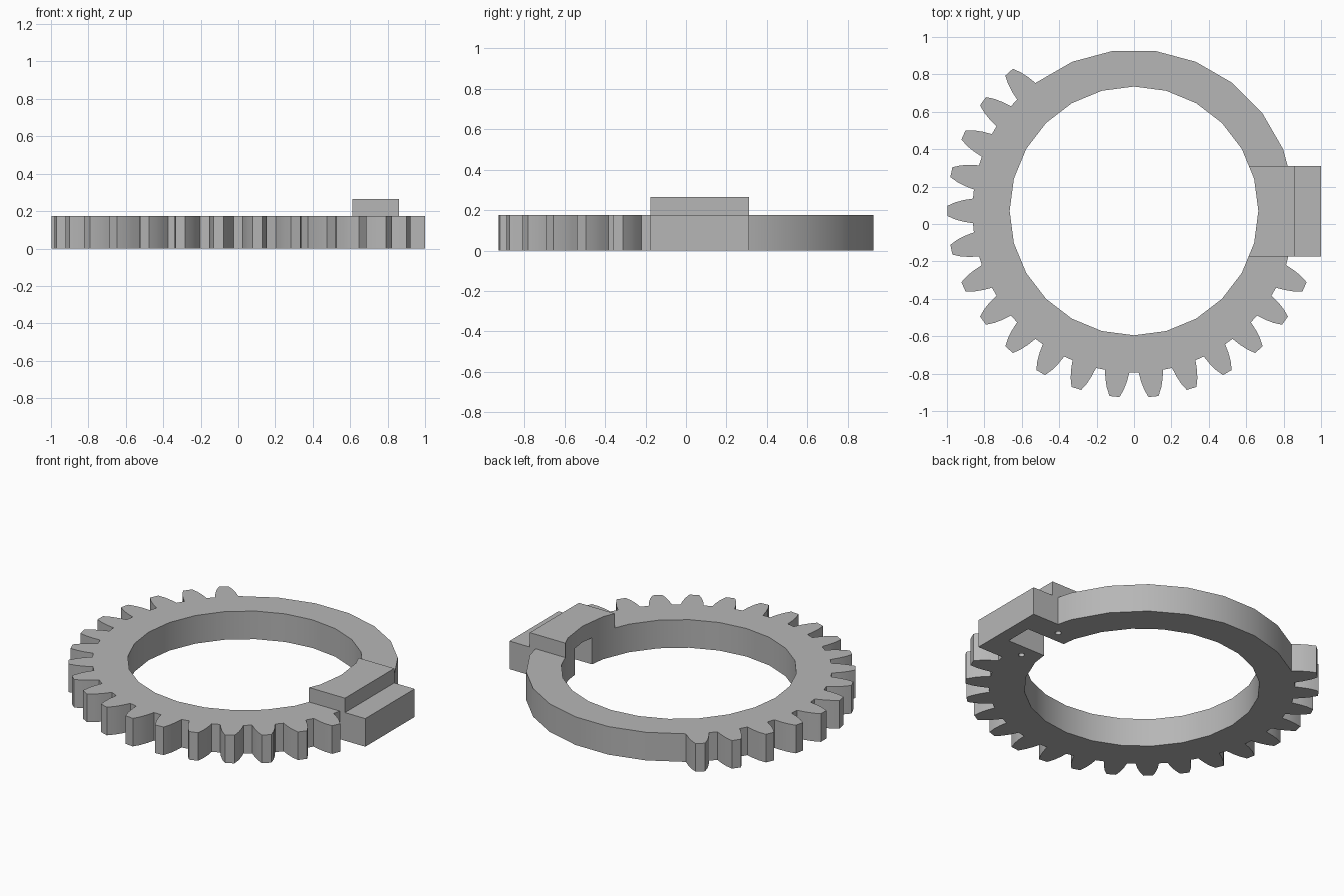
import bpy, bmesh
from math import radians, cos, sin

if "Cube" in bpy.data.objects:
    bpy.data.objects.remove(bpy.data.objects["Cube"], do_unlink=True)

CY = 0.07          # ring centre in y
H = 0.175          # ring height
R_IN, R_OUT = 0.665, 0.863
Y0, Y1 = -0.175, 0.31   # extent of the clamp along y

grey = bpy.data.materials.new("plain grey")
grey.use_nodes = True
grey.diffuse_color = (0.47, 0.47, 0.47, 1)
grey.node_tree.nodes["Principled BSDF"].inputs["Base Color"].default_value = (0.47, 0.47, 0.47, 1)


def prism(name, points, z0, z1):
    """Solid with a flat outline, from z0 to z1."""
    bm = bmesh.new()
    base = bm.faces.new([bm.verts.new((x, y, z0)) for x, y in points])
    top = bmesh.ops.extrude_face_region(bm, geom=[base])["geom"]
    bmesh.ops.translate(bm, vec=(0, 0, z1 - z0),
                        verts=[g for g in top if isinstance(g, bmesh.types.BMVert)])
    bmesh.ops.recalc_face_normals(bm, faces=bm.faces)
    mesh = bpy.data.meshes.new(name)
    bm.to_mesh(mesh)
    bm.free()
    obj = bpy.data.objects.new(name, mesh)
    bpy.context.collection.objects.link(obj)
    mesh.materials.append(grey)
    return obj


def box(name, x0, x1, y0, y1, z0, z1):
    return prism(name, [(x0, y0), (x1, y0), (x1, y1), (x0, y1)], z0, z1)


def circle(cx, cy, r, n):
    return [(cx + r * cos(radians(360 * i / n)), cy + r * sin(radians(360 * i / n)))
            for i in range(n)]


def cut(obj, cutters):
    bpy.context.view_layer.objects.active = obj
    for c in cutters:
        mod = obj.modifiers.new("cut", 'BOOLEAN')
        mod.operation = 'DIFFERENCE'
        mod.solver = 'EXACT'
        mod.object = c
        bpy.ops.object.modifier_apply(modifier=mod.name)


# Outer outline: plain arc, then teeth every 12 degrees
def polar(r, t, angle):
    a = radians(angle)
    return (r * cos(a) - t * sin(a), CY + r * sin(a) + t * cos(a))


outline = [polar(R_OUT, 0, 15 * k - 7.5) for k in range(9)]
half_tooth = [(0.861, 0.066), (0.91, 0.058), (0.955, 0.046), (0.998, 0.027)]
for angle in range(132, 337, 12):
    outline += [polar(r, -t, angle) for r, t in half_tooth]
    outline += [polar(r, t, angle) for r, t in reversed(half_tooth)]

# Parts
ring = prism("gear_ring", outline, 0, H)
bridge = box("clamp_bridge", 0.61, 0.86, Y0, Y1, H, 0.265)
block = box("clamp_block", 0.82, 1.0, Y0, Y1, 0, H)

# Cutters: bore, gap beneath the bridge, two screw holes
bore = prism("bore_cutter", circle(0, CY, R_IN, 24), -0.1, 0.5)
gap = box("gap_cutter", 0.5, 0.915, -0.01, 0.16, -0.1, 0.165)
screws = [prism("screw_cutter", circle(0.757, y, 0.018, 16), -0.1, 0.14)
          for y in (-0.087, 0.236)]
cut(ring, [bore, gap] + screws)
cut(bridge, [bore])
cut(block, [gap])
for c in [bore, gap] + screws:
    bpy.data.objects.remove(c, do_unlink=True)

# Smooth walls, sharp rims
for obj in (ring, bridge, block):
    bpy.ops.object.select_all(action='DESELECT')
    obj.select_set(True)
    bpy.context.view_layer.objects.active = obj
    bpy.ops.object.shade_smooth_by_angle(angle=radians(25))
